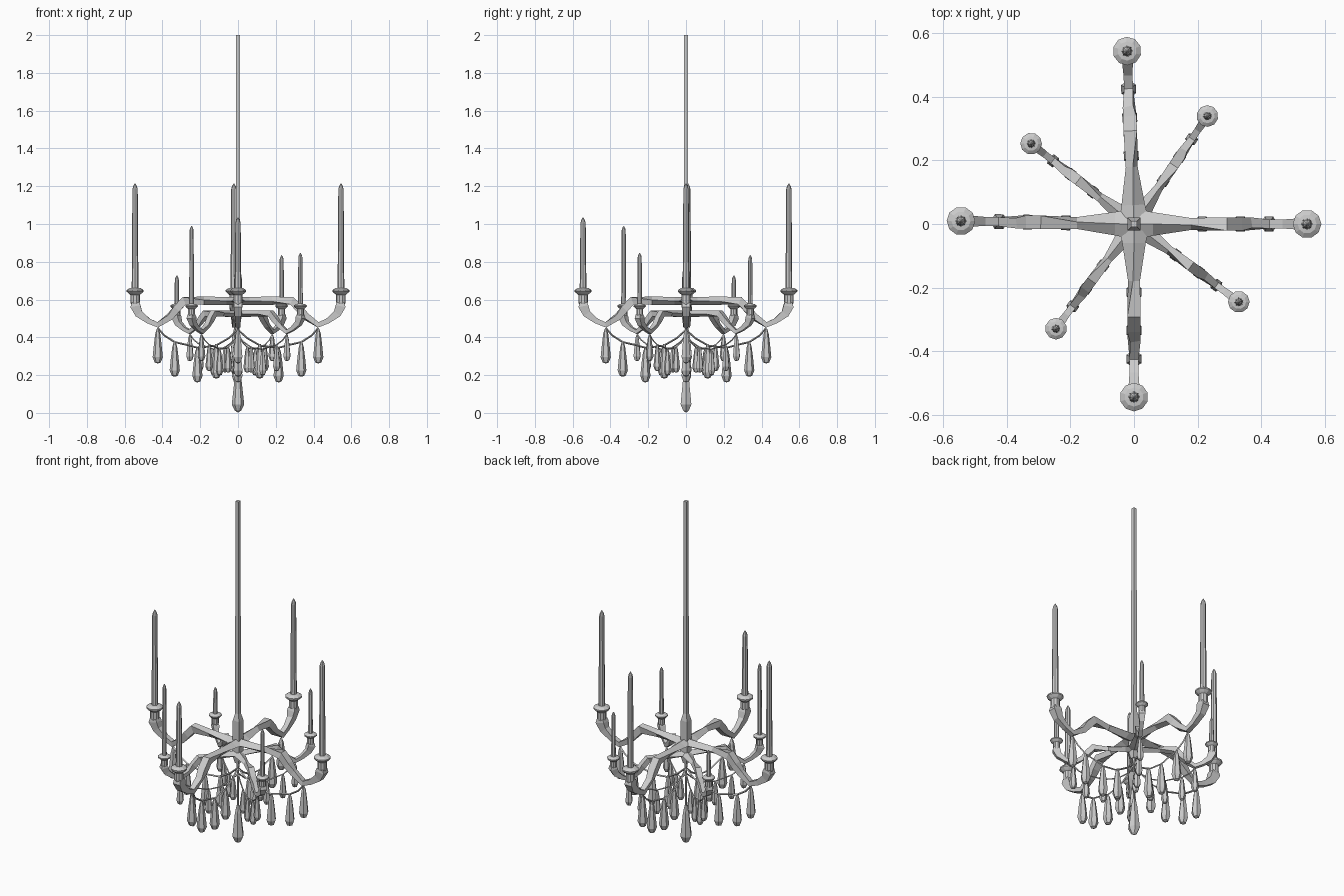
import bpy, bmesh
from math import sin, cos, pi, radians
from mathutils import Matrix, Vector

if "Cube" in bpy.data.objects:
    bpy.data.objects.remove(bpy.data.objects["Cube"])


def finish(name, bm, matrix=None):
    bmesh.ops.recalc_face_normals(bm, faces=bm.faces[:])
    me = bpy.data.meshes.new(name)
    bm.to_mesh(me)
    bm.free()
    ob = bpy.data.objects.new(name, me)
    bpy.context.collection.objects.link(ob)
    if matrix:
        ob.matrix_world = matrix
    return ob


def skin(bm, rings):
    """Bridge a list of closed point rings and cap both ends."""
    vs = [[bm.verts.new(p) for p in ring] for ring in rings]
    n = len(vs[0])
    for a, b in zip(vs, vs[1:]):
        for i in range(n):
            bm.faces.new((a[i], a[(i + 1) % n], b[(i + 1) % n], b[i]))
    bm.faces.new(vs[0])
    bm.faces.new(vs[-1])


def lathe(name, profile, sides, at=(0, 0, 0), matrix=None, turn=0.0):
    bm = bmesh.new()
    skin(bm, [[(at[0] + r * cos(2 * pi * i / sides + turn),
                at[1] + r * sin(2 * pi * i / sides + turn), at[2] + z)
               for i in range(sides)] for r, z in profile])
    return finish(name, bm, matrix)


def sweep(name, path, sides, matrix):
    """Path points in the xz plane: (x, z, half width, half height, roll)."""
    bm, rings = bmesh.new(), []
    pts = [Vector((p[0], 0, p[1])) for p in path]
    for i, (p, (_, _, w, h, roll)) in enumerate(zip(pts, path)):
        d = Vector((0, 0, 0))
        if i > 0:
            d += (p - pts[i - 1]).normalized()
        if i < len(pts) - 1:
            d += (pts[i + 1] - p).normalized()
        d.normalize()
        side = Vector((0, 1, 0))
        up = d.cross(side)
        angles = [2 * pi * k / sides + radians(roll) for k in range(sides)]
        rings.append([p + side * w * cos(a) + up * h * sin(a) for a in angles])
    skin(bm, rings)
    return finish(name, bm, matrix)


# one arm outline, reused at full size and at three quarters
ARM = [(0, .592, .048, .022, 0), (.06, .592, .037, .022, 0), (.18, .594, .019, .022, 10),
       (.285, .594, .030, .030, 45), (.325, .55, .030, .028, 45), (.36, .51, .024, .023, 30),
       (.425, .466, .020, .020, 45), (.475, .487, .020, .020, 45), (.525, .525, .024, .030, 45),
       (.543, .565, .032, .038, 45), (.543, .585, .028, .028, 45)]
WIRE = [(.425, .45), (.39, .41), (.335, .375), (.27, .36), (.215, .345),
        (.12, .355), (.05, .395), (0, .44)]
CUP = [(.020, .57), (.025, .585), (.025, .625), (.034, .632), (.045, .642),
       (.045, .65), (.03, .66), (.016, .662)]
DROP = [(.005, 0), (.013, -.025), (.020, -.08), (.027, -.15), (.016, -.178), (.003, -.183)]
DROPS = [(.425, .445), (.335, .375), (.215, .345), (.115, .365)]


def arm(label, angle, scale, lift, reach, candle_top):
    m = (Matrix.Rotation(radians(angle), 4, 'Z') @ Matrix.Translation((0, 0, lift))
         @ Matrix.Scale(scale, 4))
    sweep(label + "_arm", ARM, 4, m)
    sweep(label + "_wire", [(x, z, .005, .005, 0) for x, z in WIRE], 4, m)
    lathe(label + "_candle_cup", CUP, 10, (reach, 0, 0), m)
    top = (candle_top - lift) / scale
    lathe(label + "_candle", [(.018, .64), (.014, top - .03), (.010, top - .015), (.002, top)],
          8, (reach, 0, 0), m)
    for i, (x, z) in enumerate(DROPS):
        lathe(f"{label}_crystal_{i + 1}", DROP, 6, (x, 0, z), m)


# four large arms
for label, angle, top in (("right", 0, 1.215), ("back", 92.3, 1.215),
                          ("left", 179, 1.215), ("front", 270, 1.035)):
    arm(label, angle, 1.0, 0.0, .545, top)

# four small, lower arms between them
for label, angle, top in (("back_right", 55.8, .835), ("back_left", 142, .728),
                          ("front_left", 233.3, .99), ("front_right", 323.4, .847)):
    arm(label, angle, .76, .075, .541, top)

# square hanging rod, hub sleeve and lower stem
R2 = 2 ** .5
lathe("hanging_rod", [(.011 * R2, .55), (.010 * R2, 2.0)], 4, turn=pi / 4)
lathe("hub_sleeve", [(.012 * R2, .47), (.020 * R2, .51), (.020 * R2, .72), (.011 * R2, .76)],
      4, turn=pi / 4)
lathe("lower_stem", [(.007, .17), (.007, .44), (.014, .52)], 6)

# central pendant
lathe("central_pendant", [(.008, .22), (.018, .18), (.033, .045), (.017, .012), (.003, .003)], 6)
